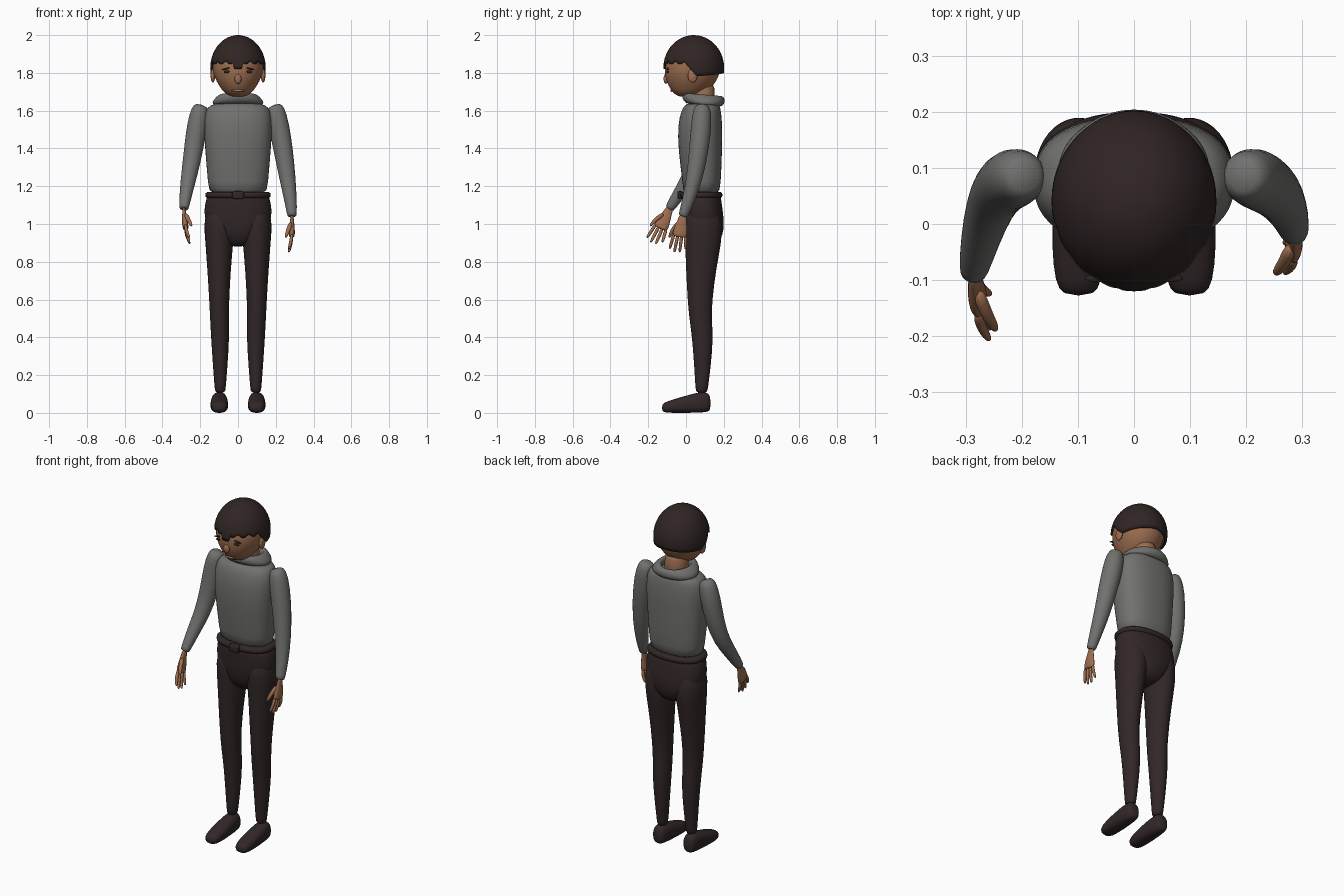
import bpy, bmesh, math
from mathutils import Vector as V

if "Cube" in bpy.data.objects:
    bpy.data.objects.remove(bpy.data.objects["Cube"])


def material(name, rgb):
    m = bpy.data.materials.new(name)
    m.diffuse_color = (*rgb, 1)
    m.use_nodes = True
    m.node_tree.nodes["Principled BSDF"].inputs["Base Color"].default_value = m.diffuse_color
    return m


SKIN = material("skin", (0.34, 0.155, 0.08))
WOOL = material("grey_wool", (0.165, 0.168, 0.16))
DARK = material("dark_brown_cloth", (0.032, 0.020, 0.021))
HAIR = material("dark_hair", (0.030, 0.018, 0.018))
LINE = material("eye_dark", (0.03, 0.018, 0.015))
LIPS = material("lips", (0.36, 0.22, 0.16))


def finish(name, bm, mat, levels=1):
    bmesh.ops.recalc_face_normals(bm, faces=bm.faces)
    me = bpy.data.meshes.new(name)
    bm.to_mesh(me)
    bm.free()
    me.materials.append(mat)
    for p in me.polygons:
        p.use_smooth = True
    ob = bpy.data.objects.new(name, me)
    bpy.context.collection.objects.link(ob)
    if levels:
        mod = ob.modifiers.new("smooth", 'SUBSURF')
        mod.levels = mod.render_levels = levels
    return ob


def loft(name, rings, mat, power=2.0, n=24, closed=False):
    """Skin superellipse rings given as (centre, half axis u, half axis v)."""
    bm = bmesh.new()
    loops = []
    for c, u, v in rings:
        loop = []
        for i in range(n):
            a = 2 * math.pi * i / n
            ca, sa = math.cos(a), math.sin(a)
            f = lambda k: math.copysign(abs(k) ** (2 / power), k)
            loop.append(bm.verts.new(V(c) + V(u) * f(ca) + V(v) * f(sa)))
        loops.append(loop)
    pairs = list(zip(loops, loops[1:]))
    if closed:
        pairs.append((loops[-1], loops[0]))
    for a, b in pairs:
        for i in range(n):
            j = (i + 1) % n
            bm.faces.new((a[i], a[j], b[j], b[i]))
    if not closed:
        bm.faces.new(loops[0])
        bm.faces.new(loops[-1])
    return finish(name, bm, mat)


def level(z, x0, x1, y0, y1):
    return (((x0 + x1) / 2, (y0 + y1) / 2, z), ((x1 - x0) / 2, 0, 0), (0, (y1 - y0) / 2, 0))


def body(name, table, mat, **kw):
    return loft(name, [level(z, -r, r, a, b) for z, r, a, b in table], mat, **kw)


def tube(name, pts, hint, mat, flat=1.0, n=16):
    """Tapered tube through (x, y, z, radius); flat scales the second axis."""
    P = [V(p[:3]) for p in pts]
    rings = []
    for i, p in enumerate(pts):
        t = (P[min(i + 1, len(P) - 1)] - P[max(i - 1, 0)]).normalized()
        u = (V(hint) - t * t.dot(V(hint))).normalized()
        rings.append((P[i], u * p[3], t.cross(u) * p[3] * flat))
    return loft(name, rings, mat, n=n)


def ball(name, c, size, mat, tilt=0.0):
    bm = bmesh.new()
    bmesh.ops.create_uvsphere(bm, u_segments=16, v_segments=10, radius=1)
    ob = finish(name, bm, mat, 0)
    ob.location, ob.scale, ob.rotation_euler = c, size, (0, tilt, 0)
    return ob


# Torso, hips, belt and buckle
body("sweater", [(1.15, .152, -.015, .175), (1.2, .158, -.015, .184), (1.4, .175, -.043, .192),
                 (1.53, .183, -.043, .193), (1.6, .174, -.025, .185), (1.63, .15, -.008, .178),
                 (1.642, .10, .02, .16)], WOOL, power=2.4, n=32)
body("trouser_seat", [(1.165, .155, -.018, .178), (1.15, .165, -.022, .184), (1.07, .183, -.02, .195),
                      (1.0, .172, -.016, .203), (.94, .12, -.002, .195), (.9, .08, .02, .17),
                      (.88, .045, .05, .13)], DARK, power=2.3, n=32)
body("belt", [(1.136, .162, -.022, .182), (1.14, .174, -.034, .194), (1.166, .174, -.034, .194),
              (1.172, .162, -.022, .182)], DARK, power=2.3, n=32)
body("buckle", [(1.132, .028, -.043, -.02), (1.136, .032, -.045, -.02), (1.17, .032, -.045, -.02),
                (1.174, .028, -.043, -.02)], DARK, power=6, n=24)

# Loose rolled collar, higher in front, leaning out at the back
rings = []
for dz, rx, y0, y1 in [(0, .142, .0, .195), (.028, .132, -.022, .208), (.055, .105, -.02, .2),
                       (.062, .085, -.005, .178), (.04, .078, .015, .165), (0, .085, .03, .155)]:
    c, u, v = level(1.628 + dz, -rx, rx, y0, y1)
    rings.append((c, u, (0, v[1], -.008)))
loft("collar", rings, WOOL, closed=True, n=32)
body("neck", [(1.6, .075, .02, .16), (1.68, .062, .025, .15), (1.76, .065, .02, .155)], SKIN)

# Head
HEAD = [(1.672, .03, -.035, .045), (1.69, .07, -.066, .09), (1.73, .1, -.094, .145),
        (1.78, .127, -.112, .175), (1.83, .138, -.113, .186), (1.88, .131, -.104, .183),
        (1.93, .108, -.075, .155), (1.965, .07, -.03, .11)]
body("head", HEAD, SKIN, n=32)


def face_y(x, z):
    for p, q in zip(HEAD, HEAD[1:]):
        if p[0] <= z <= q[0]:
            k = (z - p[0]) / (q[0] - p[0])
            r, a, b = [p[i] + (q[i] - p[i]) * k for i in (1, 2, 3)]
            return (a + b) / 2 - (b - a) / 2 * math.sqrt(1 - (x / r) ** 2)


# Face details
for s, side in ((-1, "left"), (1, "right")):
    ball("eye_" + side, (s * .058, face_y(.058, 1.806), 1.806), (.017, .006, .007), LINE, s * .15)
    ball("brow_" + side, (s * .062, face_y(.062, 1.824), 1.822), (.027, .007, .004), LINE, s * .25)
    ball("ear_" + side, (s * .133, .035, 1.785), (.012, .026, .036), SKIN)
ball("nose", (0, face_y(0, 1.765), 1.768), (.018, .012, .026), SKIN)
ball("mouth", (0, face_y(0, 1.706), 1.706), (.034, .006, .006), LIPS)


# Hair cap with a jagged fringe; the hairline depends on the direction
def hairline(a):
    side = abs(math.degrees(a))          # 0 = front, 180 = back
    if side < 9:
        return 1.82
    if side < 75:
        return 1.853 + .008 * math.sin(side * .28)
    if side < 96:
        return 1.848 - .066 * (side - 75) / 21
    return 1.782 + .018 * (side - 96) / 84


bm = bmesh.new()
N, M = 96, 14
top = bm.verts.new((0, .04, 2.0))
prev = None
for j in range(1, M + 2):
    loop = []
    for i in range(N):
        a = 2 * math.pi * i / N - math.pi
        ph = math.acos((hairline(a) - 1.825) / .175) * min(j, M) / M
        r = math.sin(ph) * (1 if j <= M else .9)     # last loop turns inward
        loop.append(bm.verts.new((.147 * r * math.sin(a), .041 - .161 * r * math.cos(a),
                                  1.825 + .175 * math.cos(ph))))
    for i in range(N):
        k = (i + 1) % N
        bm.faces.new((prev[i], prev[k], loop[k], loop[i]) if prev else (top, loop[k], loop[i]))
    prev = loop
finish("hair", bm, HAIR, 0)

# Legs and shoes
LEG = [(1.1, .03, .165, .0, .17), (1.0, .012, .182, -.012, .195), (.9, .026, .173, -.005, .188),
       (.75, .038, .162, .0, .158), (.6, .047, .153, .008, .14), (.5, .047, .148, .017, .135),
       (.4, .046, .143, .032, .145), (.25, .055, .133, .043, .132), (.13, .065, .124, .05, .116),
       (.105, .068, .121, .053, .113)]
SHOE = [(-.128, .027, .008, .046), (-.105, .042, .0, .06), (-.04, .048, .0, .08), (.03, .046, .0, .1),
        (.09, .042, .002, .114), (.12, .035, .006, .104), (.13, .022, .02, .08)]
for s, side in ((-1, "left"), (1, "right")):
    loft("leg_" + side, [level(z, s * a, s * b, c, d) for z, a, b, c, d in LEG], DARK)
    loft("shoe_" + side, [((s * .099, y, (a + b) / 2), (w, 0, 0), (0, 0, (b - a) / 2))
                          for y, w, a, b in SHOE], DARK, power=2.5)

# Sleeves: the left forearm swings forward further than the right
tube("sleeve_left", [(-.192, .085, 1.632, .03), (-.2, .085, 1.61, .047), (-.215, .082, 1.53, .056),
                     (-.236, .068, 1.39, .051), (-.256, .035, 1.27, .044), (-.275, -.03, 1.17, .035),
                     (-.286, -.085, 1.085, .026), (-.287, -.088, 1.08, .022)], (1, 0, 0), WOOL, n=20)
tube("sleeve_right", [(.192, .085, 1.632, .03), (.2, .085, 1.61, .047), (.215, .082, 1.53, .056),
                      (.24, .068, 1.39, .052), (.261, .047, 1.25, .044), (.278, .015, 1.13, .034),
                      (.286, -.015, 1.045, .026), (.286, -.017, 1.04, .022)], (1, 0, 0), WOOL, n=20)


# Hands: palm, four fingers and a thumb in a frame of reach d, width w, inward q
def hand(side, wrist, tip):
    o, d = V(wrist), (V(tip) - V(wrist))
    size = d.length
    d.normalize()
    w = V((0, 1, 0)) - d * d.y
    w.normalize()
    q = d.cross(w)
    q *= -1 if q.x * o.x > 0 else 1

    def at(a, b, c, r):
        return (*(o + d * a * size + w * b + q * c), r)
    tube("palm_" + side, [at(-.08, 0, 0, .02), at(.1, 0, 0, .024), at(.32, 0, 0, .036),
                          at(.5, 0, .002, .04), at(.56, 0, .003, .034)], w, SKIN, flat=.42)
    for k, reach in enumerate((.93, 1.0, .98, .87)):
        b = -.03 + .02 * k
        tube(f"finger_{k + 1}_{side}", [at(.48, b, .002, .0095), at(.7, b * 1.2, .005, .0095),
             at(reach - .06, b * 1.35, .015, .008), at(reach, b * 1.4, .019, .004)], w, SKIN, n=10)
    tube("thumb_" + side, [at(.15, -.015, .005, .013), at(.36, -.04, .018, .012),
                           at(.54, -.05, .03, .01), at(.62, -.052, .035, .005)], w, SKIN, n=10)


hand("left", (-.286, -.09, 1.075), (-.274, -.175, .895))
hand("right", (.286, -.018, 1.035), (.287, -.048, .848))
